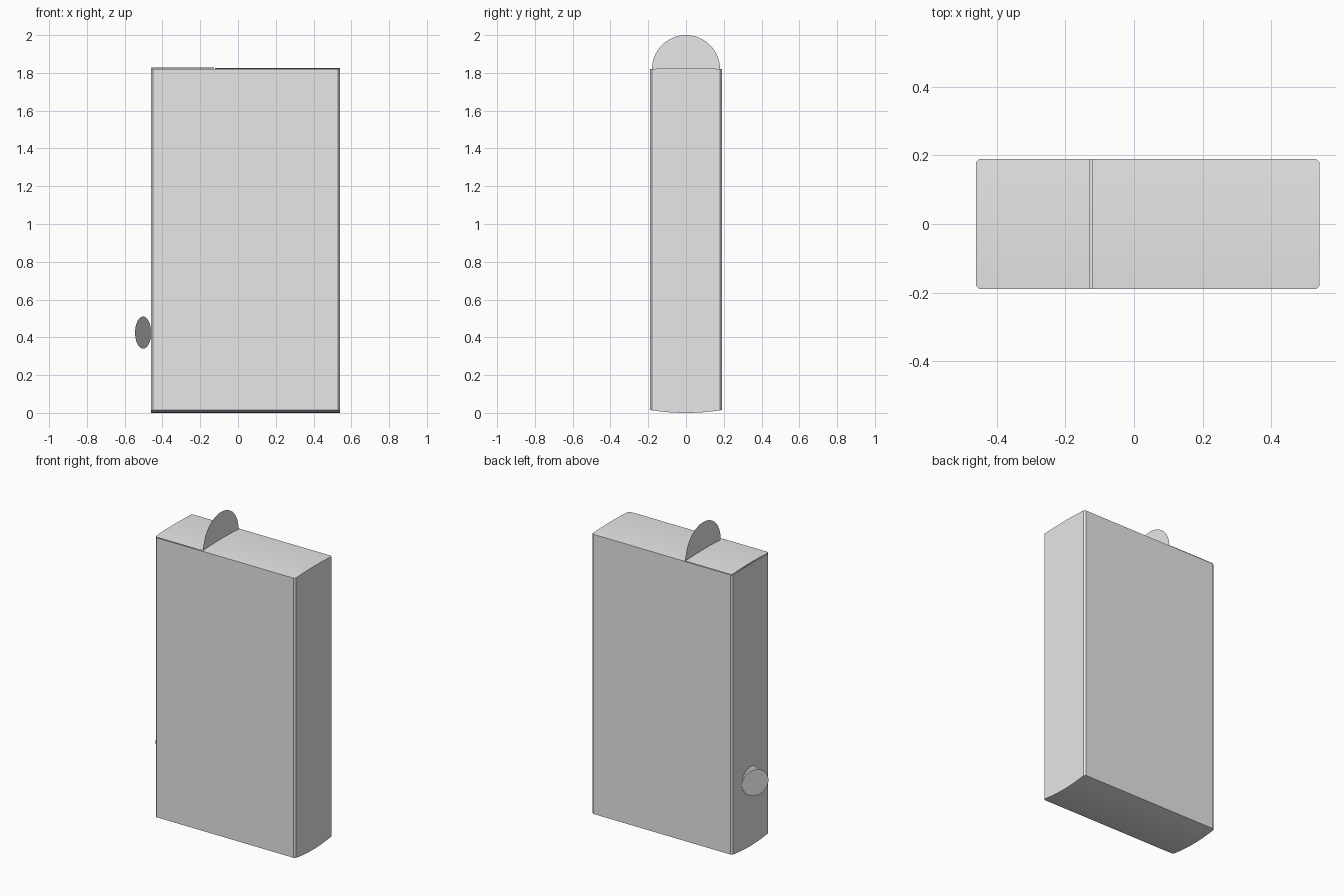
import bpy, bmesh, math
from mathutils import Vector

if "Cube" in bpy.data.objects:
    bpy.data.objects.remove(bpy.data.objects["Cube"])

X0, X1, HY = -0.46, 0.54, 0.19      # carton footprint
Z0, Z1, CH = 0.015, 1.82, 0.01      # wall heights, corner chamfer
SPLIT = -0.122                      # fold line of the top tab
HOLE_Z, HOLE_R = 0.425, 0.085       # round opening in the left wall

card = bpy.data.materials.new("grey card")
card.diffuse_color = (0.8, 0.8, 0.8, 1)
card.use_nodes = True
card.node_tree.nodes["Principled BSDF"].inputs["Base Color"].default_value = card.diffuse_color


def finish(name, bm, closed=True):
    if closed:
        bmesh.ops.recalc_face_normals(bm, faces=bm.faces[:])
    mesh = bpy.data.meshes.new(name)
    bm.to_mesh(mesh)
    bm.free()
    mesh.materials.append(card)
    obj = bpy.data.objects.new(name, mesh)
    bpy.context.collection.objects.link(obj)
    return obj


def loop_edges(bm, points):
    verts = [bm.verts.new(p) for p in points]
    return [bm.edges.new((a, b)) for a, b in zip(verts, verts[1:] + verts[:1])]


def sheet(name, points):
    bm = bmesh.new()
    bm.faces.new([bm.verts.new(p) for p in points])
    return finish(name, bm, False)


def bowed_panel(name, xa, xb, z, bow, cut_a=True, cut_b=True):
    """Slightly bowed card panel that follows the chamfered corners."""
    bm = bmesh.new()
    ys = [-HY] + [-0.18 + 0.36 * i / 16 for i in range(17)] + [HY]
    rows = []
    for y in ys:
        c = max(0.0, abs(y) - (HY - CH))
        a, b = xa + c * cut_a, xb - c * cut_b
        zc = z + bow * (1 - (y / HY) ** 2)
        rows.append([bm.verts.new(p) for p in
                     ((a, y, z), (b, y, z), (b, y, zc), (a, y, zc))])
    for r, s in zip(rows, rows[1:]):
        for i in range(4):
            j = (i + 1) % 4
            bm.faces.new((r[i], r[j], s[j], s[i]))
    bmesh.ops.remove_doubles(bm, verts=bm.verts[:], dist=1e-5)
    obj = finish(name, bm)
    bpy.ops.object.select_all(action='DESELECT')
    obj.select_set(True)
    bpy.context.view_layer.objects.active = obj
    bpy.ops.object.shade_smooth_by_angle(angle=math.radians(20))


# Walls around the chamfered footprint, left wall open for the hole
yc = HY - CH
outline = [(X0, -yc), (X0 + CH, -HY), (X1 - CH, -HY), (X1, -yc),
           (X1, yc), (X1 - CH, HY), (X0 + CH, HY), (X0, yc)]
bm = bmesh.new()
for (ax, ay), (bx, by) in zip(outline, outline[1:]):
    bm.faces.new([bm.verts.new(p) for p in
                  ((ax, ay, Z0), (bx, by, Z0), (bx, by, Z1), (ax, ay, Z1))])
finish("carton_walls", bm, False)

# Left wall with the round opening
N = 48
ring = [(math.cos(2 * math.pi * i / N) * HOLE_R,
         math.sin(2 * math.pi * i / N) * HOLE_R) for i in range(N)]
bm = bmesh.new()
edges = loop_edges(bm, [(X0, yc, Z0), (X0, -yc, Z0), (X0, -yc, Z1), (X0, yc, Z1)])
edges += loop_edges(bm, [(X0, u, HOLE_Z + v) for u, v in ring])
bmesh.ops.triangle_fill(bm, use_beauty=True, edges=edges, normal=Vector((-1, 0, 0)))
for f in bm.faces:
    f.normal_update()
    if f.normal.x > 0:
        f.normal_flip()
finish("left_wall", bm, False)

# Round flap swung open from the back edge of the hole
dx, dy = -0.5, -math.sqrt(3) / 2
sheet("round_flap", [(X0 + dx * (HOLE_R - u), HOLE_R + dy * (HOLE_R - u), HOLE_Z + v)
                     for u, v in ring])

# Bottom and the two top panels
bowed_panel("bottom_panel", X0, X1, Z0, -Z0)
bowed_panel("top_panel_right", SPLIT, X1, Z1, 0.006, cut_a=False)
bowed_panel("top_panel_left", X0, SPLIT - 0.006, Z1 + 0.003, 0.006, cut_b=False)

# Half-round tab standing on the fold line
sheet("top_tab", [(SPLIT, 0.18 * math.cos(math.pi * i / 32),
                   Z1 + 0.18 * math.sin(math.pi * i / 32)) for i in range(33)])
